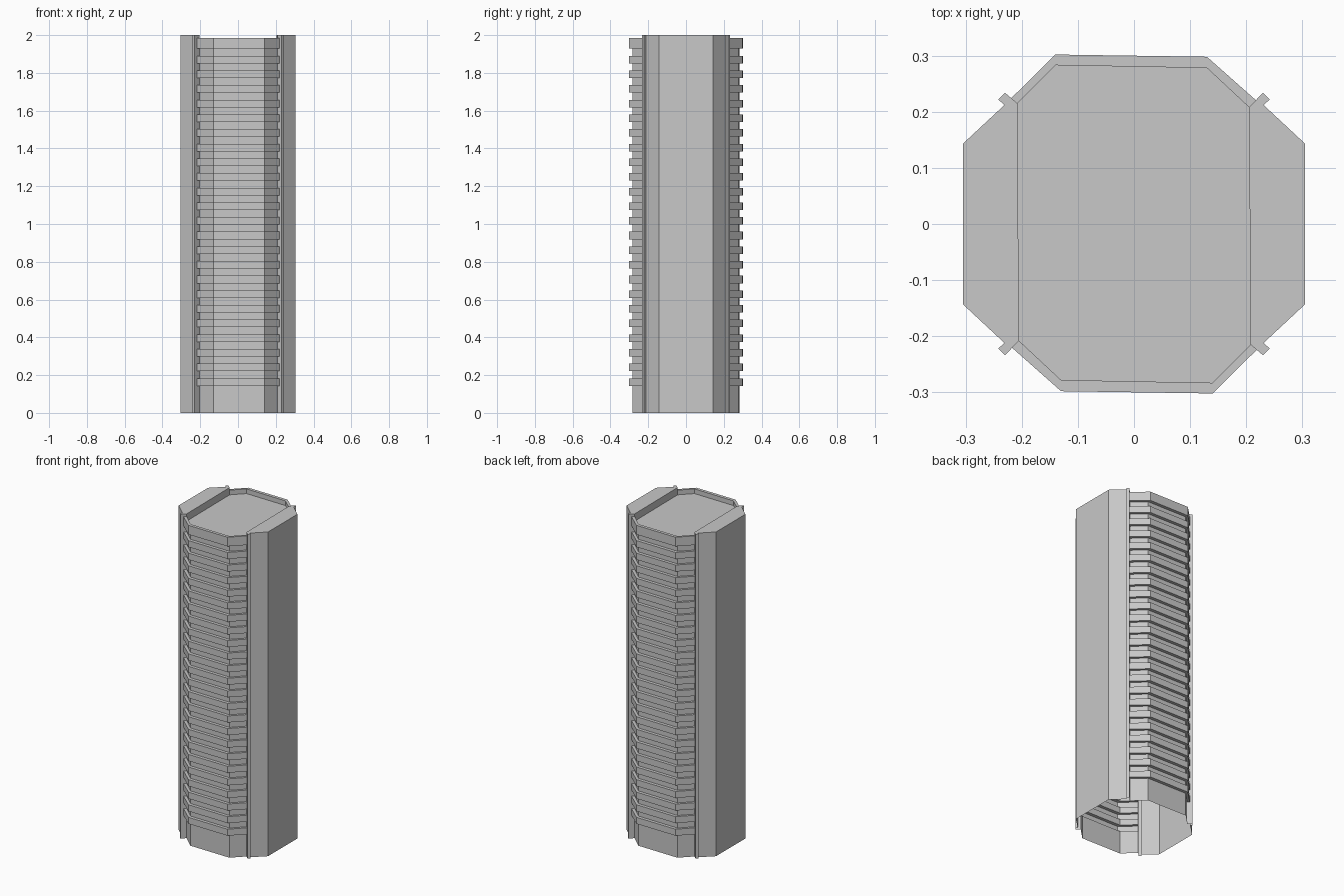
import bpy, bmesh
from mathutils import Matrix

cube = bpy.data.objects.get("Cube")
if cube:
    bpy.data.objects.remove(cube, do_unlink=True)

concrete = bpy.data.materials.new("light_grey_concrete")
concrete.use_nodes = True
GREY = (0.58, 0.58, 0.58, 1)
concrete.diffuse_color = GREY
concrete.node_tree.nodes["Principled BSDF"].inputs["Base Color"].default_value = GREY

TOP, RIM, ROOF = 2.0, 1.984, 1.955
FLOORS, FIRST, PITCH, LEDGE = 24, 0.143, 0.0776, 0.04

# Plan outlines: recessed wall, projecting ledge and side bay
WALL = [(-0.205, -0.208), (-0.13, -0.278), (0.14, -0.283), (0.208, -0.215)]
RIB = [(-0.218, -0.22), (-0.13, -0.298), (0.14, -0.302), (0.219, -0.224)]
BAY = [(0.208, -0.215), (0.23, -0.234), (0.242, -0.222), (0.231, -0.212),
       (0.305, -0.143), (0.305, 0.143), (0.231, 0.212), (0.242, 0.222),
       (0.23, 0.234), (0.205, 0.208)]


def finish(name, bm, turn=False):
    """Make an object, optionally turned half way round the tower."""
    if turn:
        bmesh.ops.rotate(bm, verts=bm.verts, matrix=Matrix.Rotation(3.14159265, 3, "Z"))
    mesh = bpy.data.meshes.new(name)
    bm.to_mesh(mesh)
    bm.free()
    mesh.materials.append(concrete)
    bpy.context.collection.objects.link(bpy.data.objects.new(name, mesh))


def ring(bm, outline, z):
    return [bm.verts.new((x, y, z)) for x, y in outline]


def skin(bm, low, high):
    for i in range(len(low) - 1):
        bm.faces.new((low[i], low[i + 1], high[i + 1], high[i]))


# Stepped floor profile, ending in a roof parapet
profile = [(WALL, 0)]
for k in range(FLOORS):
    base = FIRST + k * PITCH
    head = RIM if k == FLOORS - 1 else base + LEDGE
    profile += [(WALL, base), (RIB, base), (RIB, head), (WALL, head)]
profile.append((WALL, ROOF))


def ledge_wall(name, turn):
    bm = bmesh.new()
    rows = [ring(bm, outline, z) for outline, z in profile]
    for low, high in zip(rows, rows[1:]):
        skin(bm, low, high)
    finish(name, bm, turn)


def side_bay(name, turn):
    bm = bmesh.new()
    low, high = ring(bm, BAY, 0), ring(bm, BAY, TOP)
    skin(bm, low, high)
    bm.faces.new(high)
    # Upstand facing the roof
    foot = ring(bm, [BAY[-1], BAY[0]], ROOF)
    skin(bm, foot, [high[-1], high[0]])
    finish(name, bm, turn)


ledge_wall("front_ledge_wall", False)
ledge_wall("back_ledge_wall", True)
side_bay("left_side_bay", False)
side_bay("right_side_bay", True)

# Sunken roof deck
bm = bmesh.new()
bm.faces.new(ring(bm, WALL + [(-x, -y) for x, y in WALL], ROOF))
finish("roof_deck", bm)
